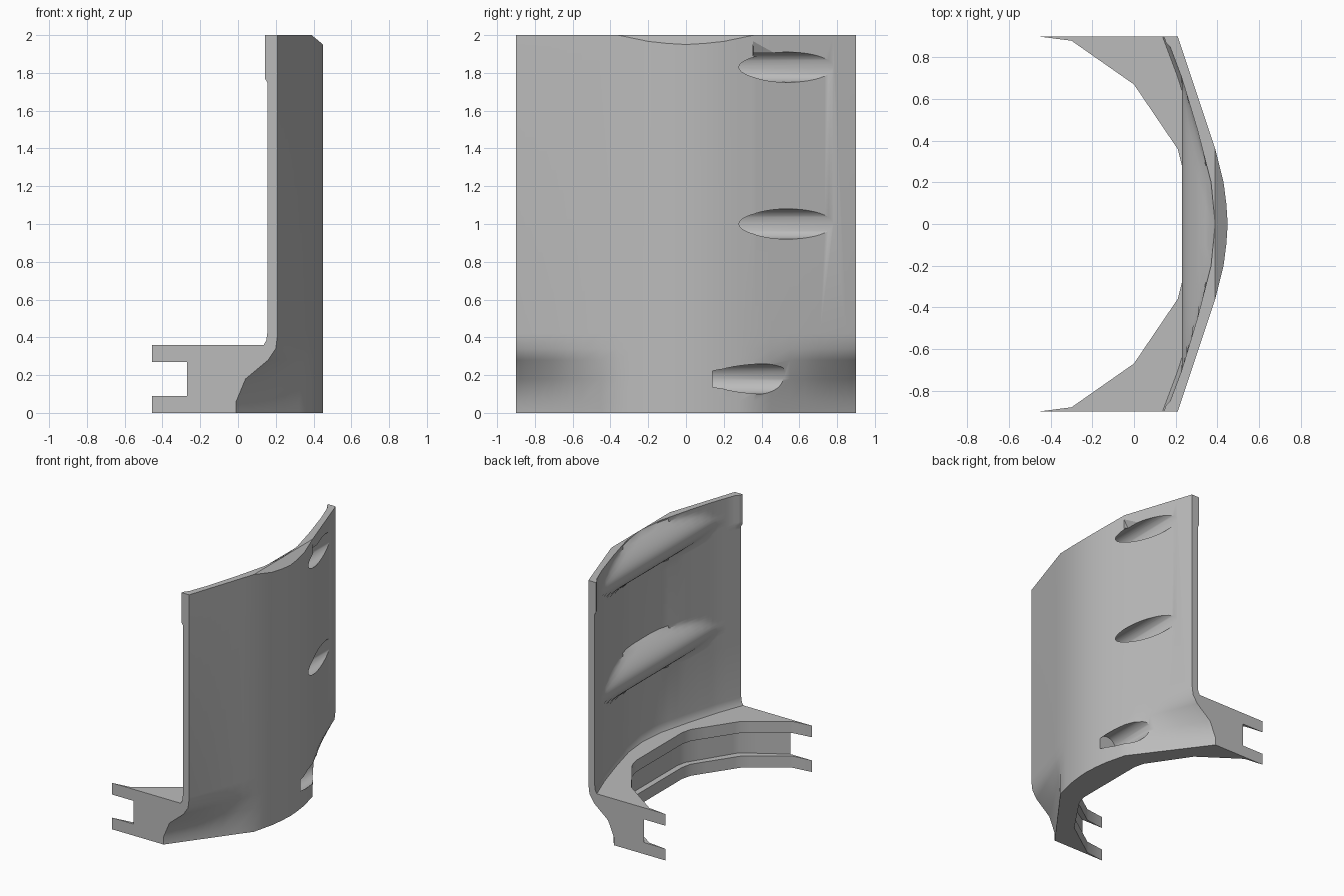
import bpy, bmesh
from mathutils import Vector

cube = bpy.data.objects.get("Cube")
if cube:
    bpy.data.objects.remove(cube, do_unlink=True)

gray = bpy.data.materials.new("light_gray")
gray.use_nodes = True
gray.diffuse_color = (0.5, 0.5, 0.5, 1)
gray.node_tree.nodes["Principled BSDF"].inputs["Base Color"].default_value = (0.5, 0.5, 0.5, 1)


def along(points, t):
    """Piecewise linear lookup."""
    for (a, u), (b, v) in zip(points, points[1:]):
        if t <= b:
            return u + (v - u) * (t - a) / (b - a)
    return points[-1][1]


# Plan curves, as distance from the middle against x
OUTER = [(0, .45), (.1, .443), (.2, .43), (.36, .39), (.9, .21)]
INNER = [(0, .39), (.2, .37), (.45, .305), (.7, .23), (.9, .155)]
FLANGE = [(0, .23), (.28, .23), (.36, .21), (.67, 0), (.88, -.3), (.9, -.455)]
GROOVE = [(0, .275), (.28, .275), (.36, .26), (.71, .04), (.9, -.27)]
# Outer skirt tucks inward at the lower corners: height against tuck
TUCK = [(0, .22), (.06, .22), (.18, .17), (.28, .05), (.34, .01), (.42, 0)]
RIBS = [1.0, 1.83]


def section(y):
    """Closed cross-section of the panel at one station."""
    d = abs(y)
    out, inn, lip, floor = (along(c, d) for c in (OUTER, INNER, FLANGE, GROOVE))
    corner = max(0, (d - .36) / .54)
    pts = [(out - t * corner, z) for z, t in TUCK]
    rim = min(out, .39)
    pts += [(out, 2 - (out - rim) * .83), (rim, 2)]
    # Inner face from the top down, swelling into the two ribs
    ledge = .012 if d > .86 else 0
    pts.append((inn - ledge, 2))
    for rib in reversed(RIBS):
        for i in range(8, -9, -1):
            dz = i * .02
            x = min(inn, .23 + 5.8 * dz * dz)
            z = rib + dz
            pts.append((x - (ledge if z > 1.75 else 0), z))
        if rib > 1.5:
            pts += [(inn, 1.6)]
    pts += [(inn, .42), (inn - .005, .385), (inn - .018, .36)]
    # Grooved foot flange
    pts += [(lip, .36), (lip, .27), (floor, .27), (floor, .09), (lip, .09), (lip, 0)]
    return [Vector((x, y, z)) for x, z in pts]


def mesh_object(name, bm):
    me = bpy.data.meshes.new(name)
    bmesh.ops.recalc_face_normals(bm, faces=bm.faces)
    bm.to_mesh(me)
    bm.free()
    me.materials.append(gray)
    ob = bpy.data.objects.new(name, me)
    bpy.context.collection.objects.link(ob)
    return ob


# Curved panel, lofted from end to end
half = [.1, .2, .28, .36, .45, .55, .63, .67, .71, .78, .85, .87, .88, .9]
stations = [-y for y in reversed(half)] + [0] + half
bm = bmesh.new()
rings = [[bm.verts.new(p) for p in section(y)] for y in stations]
for a, b in zip(rings, rings[1:]):
    for i in range(len(a)):
        j = (i + 1) % len(a)
        bm.faces.new((a[i], a[j], b[j], b[i]))
bm.faces.new(rings[0])
bm.faces.new(rings[-1])
bmesh.ops.remove_doubles(bm, verts=bm.verts, dist=.0005)
panel = mesh_object("curved_panel", bm)


def cut(cutter):
    cutter.hide_render = True
    mod = panel.modifiers.new("cut", 'BOOLEAN')
    mod.operation = 'DIFFERENCE'
    mod.solver = 'EXACT'
    mod.object = cutter
    bpy.context.view_layer.objects.active = panel
    bpy.ops.object.modifier_apply(modifier=mod.name)
    bpy.data.objects.remove(cutter, do_unlink=True)


# Blind pin holes running lengthwise, breaking out through the outer face
for x, z, start in [(.33, 1.83, -.2), (.33, 1.0, -.2), (.37, .18, .14)]:
    bpy.ops.mesh.primitive_cylinder_add(vertices=40, radius=.08, depth=1.1 - start,
                                        location=(x, (1.1 + start) / 2, z),
                                        rotation=(1.5707963, 0, 0))
    hole = bpy.context.object
    hole.name = "pin_hole_cutter"
    cut(hole)

# Small wedge nick above the top hole
bm = bmesh.new()
for p in [(.42, .35, 2.02), (.42, .35, 1.89), (.34, .62, 1.89), (.35, .36, 1.89)]:
    bm.verts.new(p)
bmesh.ops.convex_hull(bm, input=bm.verts)
cut(mesh_object("nick_cutter", bm))

# Smooth shading with crisp edges
bpy.ops.object.select_all(action='DESELECT')
panel.select_set(True)
bpy.context.view_layer.objects.active = panel
bpy.ops.object.shade_smooth_by_angle(angle=.52)
